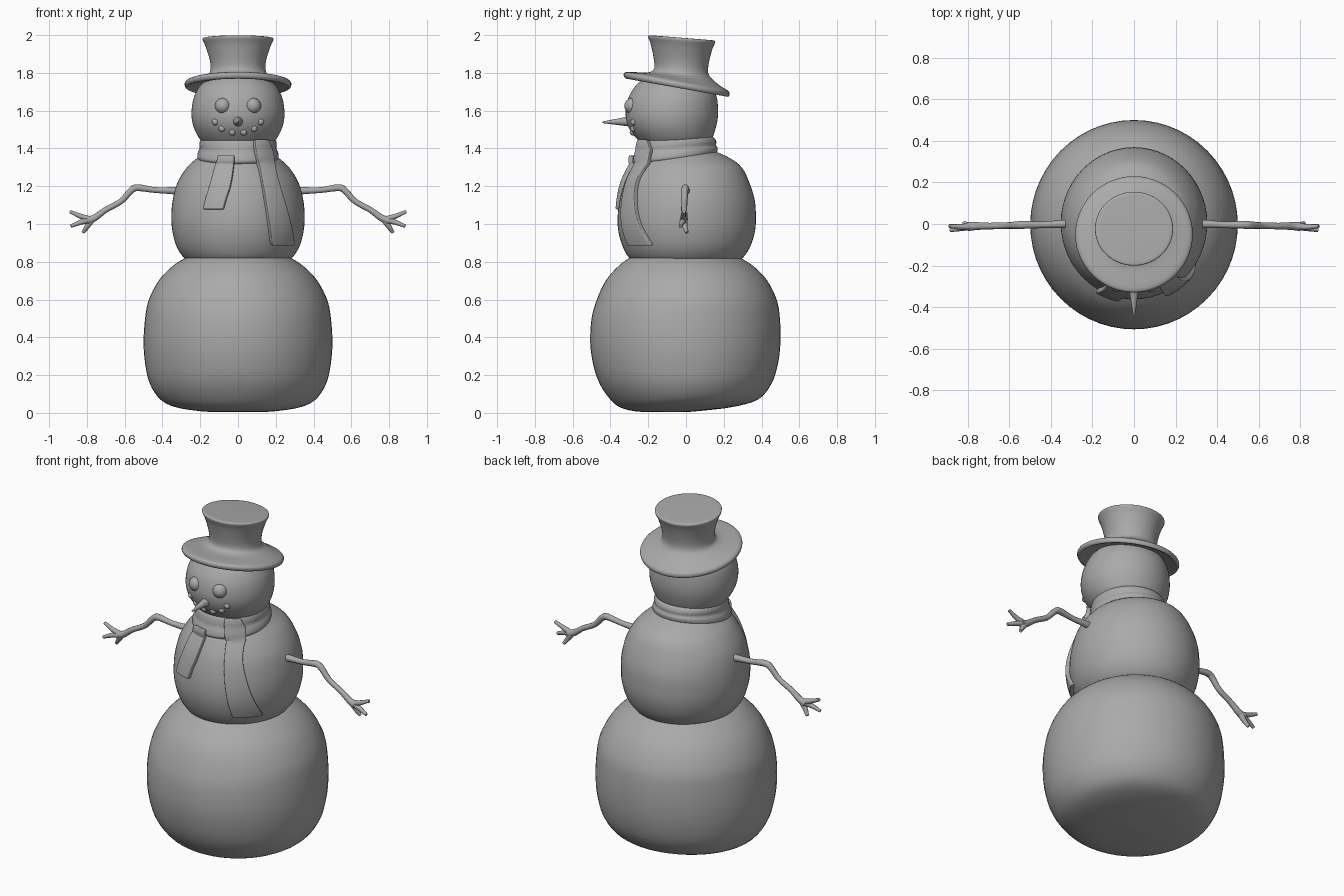
import bpy, math
from mathutils import Vector
from mathutils.bvhtree import BVHTree

cube = bpy.data.objects.get("Cube")
if cube:
    bpy.data.objects.remove(cube)

GREY = (0.4, 0.4, 0.4, 1)
clay = bpy.data.materials.new("plain grey")
clay.use_nodes = True
clay.diffuse_color = GREY
clay.node_tree.nodes["Principled BSDF"].inputs["Base Color"].default_value = GREY


def finish(ob, angle=50):
    if not ob.data.materials:
        ob.data.materials.append(clay)
    bpy.ops.object.select_all(action="DESELECT")
    ob.select_set(True)
    bpy.context.view_layer.objects.active = ob
    if ob.type == "MESH":
        bpy.ops.object.shade_smooth_by_angle(angle=math.radians(angle))
    return ob


def mesh_object(name, verts, faces):
    me = bpy.data.meshes.new(name)
    me.from_pydata(verts, [], faces)
    ob = bpy.data.objects.new(name, me)
    bpy.context.collection.objects.link(ob)
    return ob


def spline(rows, steps):
    """Smooth curve through rows of numbers."""
    pts = [Vector(r) for r in rows]
    pts = [pts[0]] + pts + [pts[-1]]
    out = []
    for a, b, c, d in zip(pts, pts[1:], pts[2:], pts[3:]):
        for i in range(steps):
            t = i / steps
            out.append(b + (c - a) * (t / 2) + (a * 2 - b * 5 + c * 4 - d) * (t * t / 2)
                       + (b * 3 - a - c * 3 + d) * (t ** 3 / 2))
    return out + [pts[-1]]


def loft(name, rows, steps=4, seg=56, angle=50):
    """Stack of oval rings: height, half width, front y, back y, rise to the front."""
    verts, faces = [], []
    rings = spline(rows, steps)
    for z, rx, y0, y1, slope in rings:
        mid, ry = (y0 + y1) / 2, (y1 - y0) / 2
        for i in range(seg):
            a = math.tau * i / seg
            y = ry * math.sin(a)
            verts.append((rx * math.cos(a), mid + y, z - slope * y))
    for k in range(len(rings) - 1):
        for i in range(seg):
            j = (i + 1) % seg
            faces.append((k * seg + i, k * seg + j, (k + 1) * seg + j, (k + 1) * seg + i))
    faces.append(tuple(reversed(range(seg))))
    faces.append(tuple(range(len(verts) - seg, len(verts))))
    return finish(mesh_object(name, verts, faces), angle)


# Snow balls
loft("lower_body", [
    (.004, .12, -.2, 0, 0), (.01, .21, -.28, .07, 0), (.03, .33, -.35, .24, 0),
    (.07, .41, -.4, .38, 0), (.15, .465, -.455, .45, 0), (.25, .49, -.49, .485, 0),
    (.37, .5, -.507, .5, 0), (.5, .492, -.5, .497, 0), (.6, .472, -.472, .48, 0),
    (.7, .42, -.425, .43, 0), (.77, .355, -.365, .365, 0), (.82, .28, -.3, .29, 0),
    (.86, .18, -.2, .2, 0)])
torso = loft("torso", [
    (.79, .24, -.25, .25, 0), (.82, .285, -.3, .3, 0), (.88, .325, -.335, .34, 0),
    (.96, .347, -.358, .365, 0), (1.04, .353, -.362, .37, 0), (1.13, .345, -.35, .363, 0),
    (1.22, .32, -.325, .335, 0), (1.3, .27, -.285, .295, 0), (1.35, .215, -.25, .23, 0),
    (1.39, .16, -.2, .14, 0), (1.42, .1, -.15, .06, 0)])
head = loft("head", [
    (1.4, .14, -.2, .07, 0), (1.44, .195, -.25, .13, 0), (1.5, .23, -.297, .155, 0),
    (1.56, .245, -.318, .168, 0), (1.62, .244, -.317, .169, 0), (1.68, .23, -.3, .16, 0),
    (1.74, .195, -.26, .125, 0), (1.79, .12, -.2, .06, 0)])

# Hat: brim and flared crown in one turned shape
loft("top_hat", [
    (1.75, .14, -.17, .1, .16), (1.728, .25, -.29, .2, .17), (1.722, .273, -.32, .222, .18),
    (1.738, .283, -.33, .23, .18), (1.755, .273, -.32, .222, .18), (1.768, .23, -.27, .18, .16),
    (1.787, .165, -.195, .135, .1), (1.815, .146, -.168, .117, .08), (1.87, .15, -.172, .122, .08),
    (1.94, .172, -.187, .14, .08), (1.973, .187, -.2, .154, .08), (1.984, .184, -.197, .151, .08),
    (1.986, .165, -.18, .135, .08)], steps=3, angle=60)

# Scarf wrapped around the neck in two folds
scarf = loft("scarf_wrap", [
    (1.315, .17, -.23, .1, -.1), (1.345, .212, -.28, .155, -.1), (1.375, .213, -.28, .168, -.1),
    (1.4, .203, -.268, .16, -.08), (1.425, .204, -.263, .16, -.06), (1.45, .196, -.25, .148, -.04),
    (1.465, .17, -.21, .12, -.02)])


def tree(ob):
    return BVHTree.FromPolygons([v.co for v in ob.data.vertices],
                                [p.vertices for p in ob.data.polygons])


TREES = {ob.name: tree(ob) for ob in (torso, scarf, head)}


def front_y(x, z, names):
    """Foremost surface depth at a point seen from the front."""
    hits = [TREES[n].ray_cast(Vector((x, -2, z)), Vector((0, 1, 0)))[0] for n in names]
    return min((h.y for h in hits if h), default=-.2)


# Hanging scarf ends: height, inner x, outer x from top to bottom
def scarf_end(name, rows, across=8):
    lines, verts, faces = spline(rows, 6), [], []
    for z, xa, xb in lines:
        for i in range(across + 1):
            x = xa + (xb - xa) * i / across
            verts.append((x, front_y(x, z, ("torso", "scarf_wrap")) - .004, z))
    n = across + 1
    for k in range(len(lines) - 1):
        for i in range(across):
            a = k * n + i
            faces.append((a, a + n, a + n + 1, a + 1))
    ob = mesh_object(name, verts, faces)
    smooth = ob.modifiers.new("drape", "SMOOTH")
    smooth.factor, smooth.iterations = .5, 3
    thick = ob.modifiers.new("thickness", "SOLIDIFY")
    thick.thickness, thick.offset = .042, 0
    bevel = ob.modifiers.new("soft edge", "BEVEL")
    bevel.width, bevel.segments = .007, 2
    bevel.limit_method, bevel.angle_limit = "ANGLE", math.radians(50)
    return finish(ob, 45)


scarf_end("scarf_end_left", [(1.44, .08, .15), (1.38, .085, .175), (1.25, .115, .2),
                             (1.1, .14, .245), (.96, .16, .28), (.89, .168, .288)])
scarf_end("scarf_end_right", [(1.36, -.1, -.015), (1.29, -.122, -.02), (1.2, -.147, -.035),
                              (1.13, -.168, -.058), (1.075, -.18, -.073)])


# Face
def ball(name, x, z, r, sink):
    bpy.ops.mesh.primitive_uv_sphere_add(
        segments=20, ring_count=12, radius=r,
        location=(x, front_y(x, z, ["head"]) + sink, z))
    ob = bpy.context.object
    ob.name = name
    finish(ob)


for side, s in (("left", 1), ("right", -1)):
    ball("eye_" + side, s * .08, 1.625, .042, .018)
    for i, (x, z) in enumerate([(.03, 1.486), (.085, 1.505), (.12, 1.54)]):
        ball(f"mouth_pebble_{side}_{i}", s * x, z, .018, .006)

bpy.ops.mesh.primitive_cone_add(vertices=20, radius1=.03, radius2=.004, depth=.16,
                                location=(0, -.362, 1.541),
                                rotation=(math.radians(92), 0, 0))
bpy.context.object.name = "nose"
finish(bpy.context.object)


# Twig arms with three fingers
def twig(name, points, s):
    cu = bpy.data.curves.new(name, "CURVE")
    cu.dimensions, cu.bevel_depth, cu.bevel_resolution = "3D", 1, 3
    cu.use_fill_caps = True
    sp = cu.splines.new("POLY")
    pts = spline(points, 5)
    sp.points.add(len(pts) - 1)
    for p, (x, y, z, r) in zip(sp.points, pts):
        p.co, p.radius = (s * x, y, z, 1), r
    ob = bpy.data.objects.new(name, cu)
    bpy.context.collection.objects.link(ob)
    finish(ob)
    bpy.ops.object.convert(target="MESH")
    finish(bpy.context.object)


PALM = (.775, -.01, 1.022)
FINGERS = [((.83, -.014, 1.04), (.89, -.01, 1.066)),
           ((.83, -.02, 1.01), (.885, -.03, .988)),
           ((.8, -.005, .985), (.82, .005, .955))]
for side, s in (("left", 1), ("right", -1)):
    twig("arm_" + side, [(.28, 0, 1.17, .024), (.34, 0, 1.176, .02), (.44, -.004, 1.18, .016),
                         (.53, -.004, 1.192, .019), (.565, -.006, 1.178, .018),
                         (.62, -.008, 1.12, .016), (.7, -.01, 1.075, .016),
                         (.76, -.01, 1.032, .019), (.8, -.012, 1.018, .022)], s)
    for i, (mid, tip) in enumerate(FINGERS):
        twig(f"finger_{side}_{i}", [PALM + (.018,), mid + (.014,), tip + (.009,)], s)
